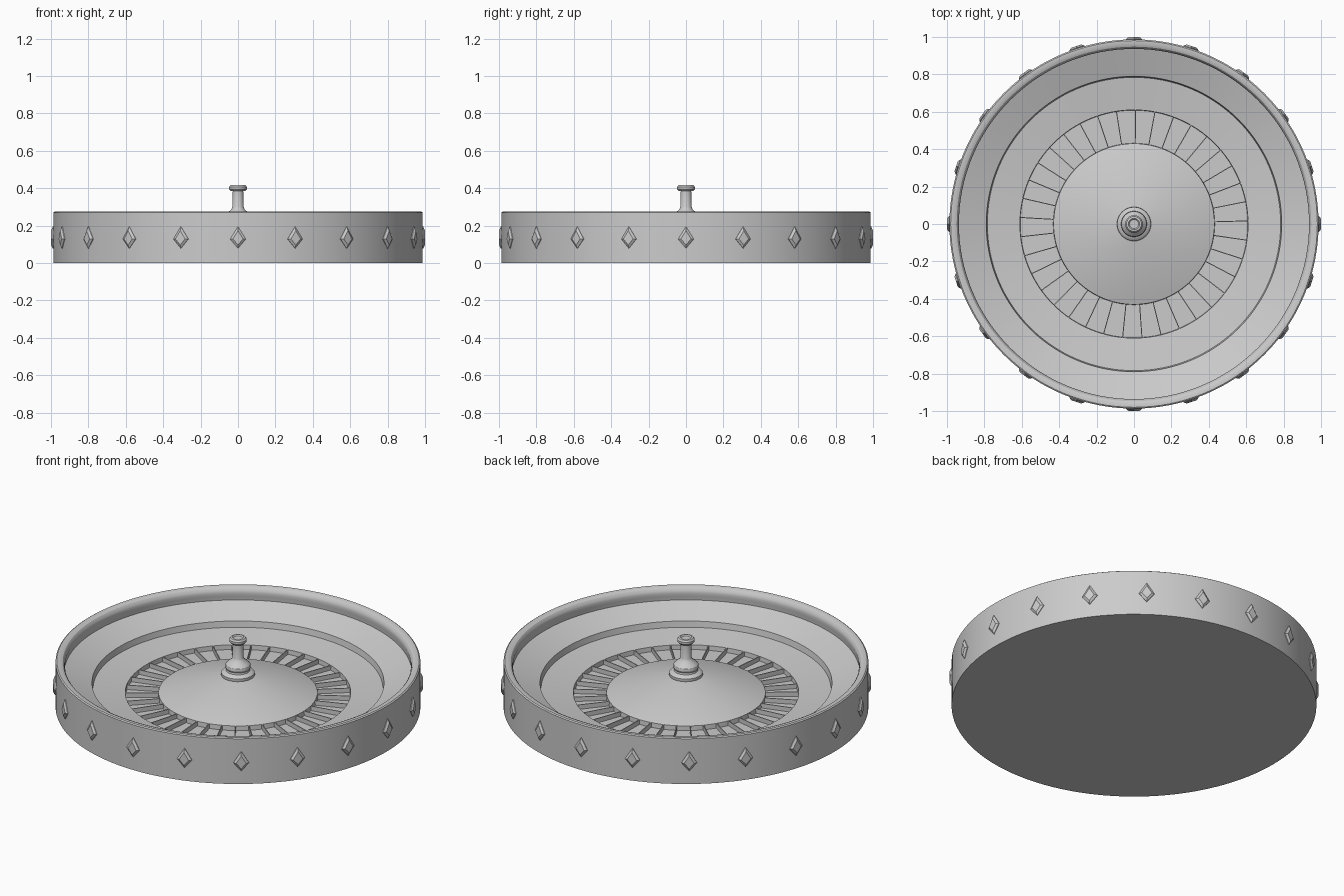
import bpy, bmesh, math
from mathutils import Matrix

old = bpy.data.objects.get("Cube")
if old:
    bpy.data.objects.remove(old, do_unlink=True)

grey = bpy.data.materials.new("plain grey")
grey.use_nodes = True
colour = (0.6, 0.6, 0.6, 1)
grey.diffuse_color = colour
grey.node_tree.nodes["Principled BSDF"].inputs["Base Color"].default_value = colour


def finish(bm, name, smooth=None):
    bmesh.ops.recalc_face_normals(bm, faces=bm.faces)
    mesh = bpy.data.meshes.new(name)
    bm.to_mesh(mesh)
    bm.free()
    mesh.materials.append(grey)
    obj = bpy.data.objects.new(name, mesh)
    bpy.context.collection.objects.link(obj)
    if smooth:
        bpy.ops.object.select_all(action='DESELECT')
        obj.select_set(True)
        bpy.context.view_layer.objects.active = obj
        bpy.ops.object.shade_smooth_by_angle(angle=math.radians(smooth))
    return obj


def lathe(name, profile, steps, smooth=30):
    """Spin an (r, z) profile that starts and ends on the axis."""
    bm = bmesh.new()
    verts = [bm.verts.new((r, 0, z)) for r, z in profile]
    edges = [bm.edges.new(pair) for pair in zip(verts, verts[1:])]
    bmesh.ops.spin(bm, geom=verts + edges, axis=(0, 0, 1), cent=(0, 0, 0),
                   angle=math.tau, steps=steps, use_duplicate=False)
    bmesh.ops.remove_doubles(bm, verts=bm.verts, dist=0.0001)
    return finish(bm, name, smooth)


# Bowl: outer wall, rounded rim, sloped track, step, pocket trough, cone
lathe("wheel_bowl", [
    (0, 0), (0.987, 0), (0.987, 0.27), (0.98, 0.275), (0.962, 0.275),
    (0.948, 0.269), (0.94, 0.258), (0.936, 0.243), (0.939, 0.225),
    (0.941, 0.2), (0.79, 0.145), (0.784, 0.11), (0.61, 0.087),
    (0.608, 0.06), (0.432, 0.06), (0.43, 0.087), (0.08, 0.195), (0, 0.195)], 128)

# Turned spindle with collar, neck and knob
lathe("spindle", [
    (0, 0.18), (0.085, 0.18), (0.091, 0.195), (0.09, 0.208), (0.08, 0.218),
    (0.066, 0.222), (0.064, 0.232), (0.069, 0.243), (0.067, 0.257),
    (0.055, 0.27), (0.037, 0.285), (0.03, 0.3), (0.028, 0.384),
    (0.04, 0.385), (0.047, 0.394), (0.047, 0.407), (0.04, 0.416),
    (0.03, 0.418), (0.024, 0.412), (0, 0.41)], 48)

# Thin walls between the pockets
POCKETS = 37
bm = bmesh.new()
for i in range(POCKETS):
    turn = Matrix.Rotation(math.pi / 2 - 0.015 + math.tau * i / POCKETS, 4, 'Z')
    shape = Matrix.Translation((0.52, 0, 0.072)) @ Matrix.Diagonal((0.178, 0.005, 0.03, 1))
    bmesh.ops.create_cube(bm, size=1, matrix=turn @ shape)
finish(bm, "pocket_dividers")

# Raised kite studs around the outer wall
STUDS = 20
kite = [(0, 0.078), (0.042, 0.128), (0, 0.195), (-0.042, 0.128)]
bm = bmesh.new()
for i in range(STUDS):
    turn = Matrix.Rotation(math.tau * i / STUDS, 4, 'Z')
    rings = []
    for x, scale in ((0.97, 1), (0.99, 1), (1.0, 0.65)):
        rings.append([bm.verts.new(turn @ Matrix.Translation((x, y * scale, 0.13 + (z - 0.13) * scale))
                                   .to_translation()) for y, z in kite])
    for low, high in zip(rings, rings[1:]):
        for k in range(4):
            n = (k + 1) % 4
            bm.faces.new((low[k], low[n], high[n], high[k]))
    bm.faces.new(rings[0][::-1])
    bm.faces.new(rings[2])
finish(bm, "kite_studs")
